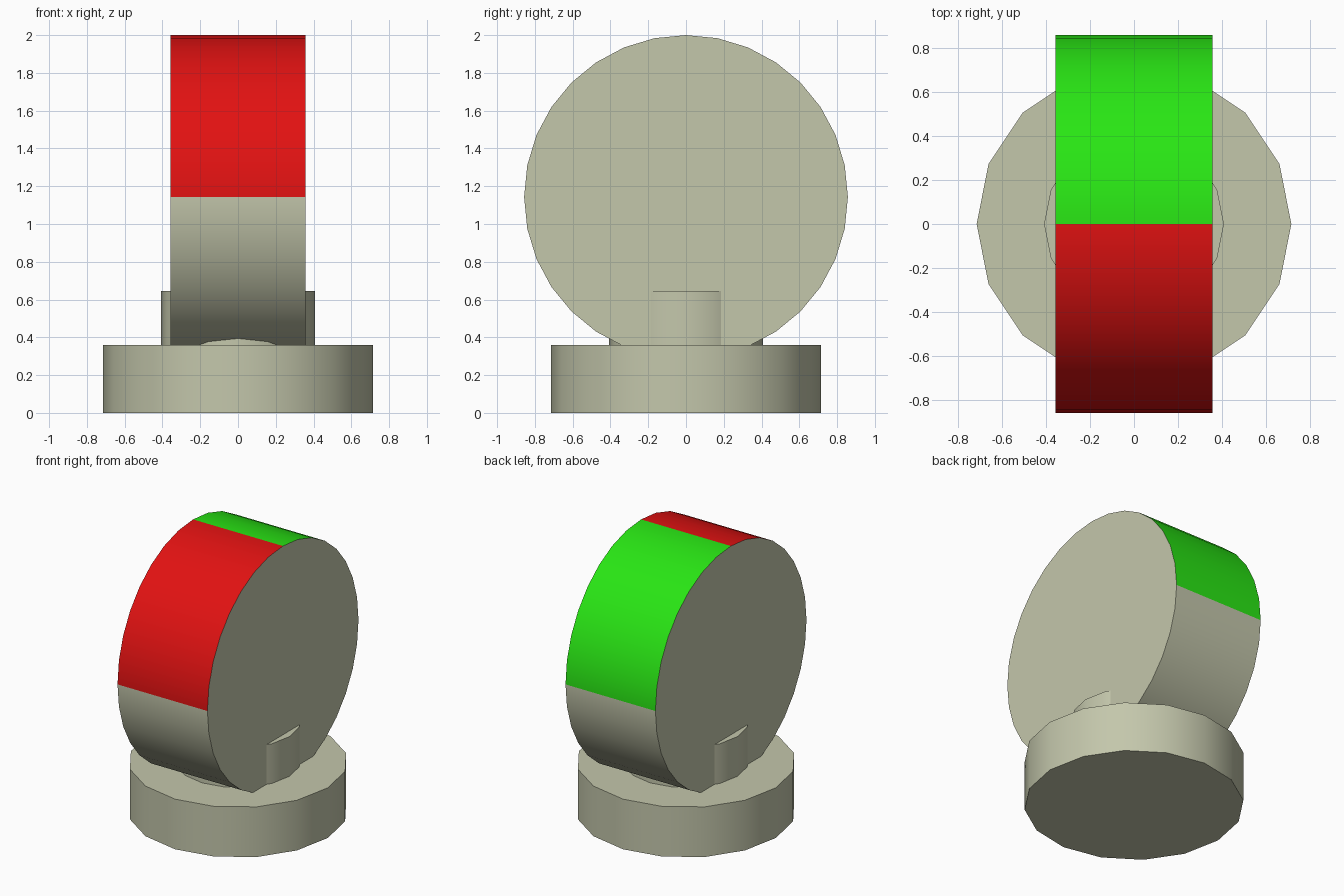
import bpy
import math
from mathutils import Matrix

cube = bpy.data.objects.get("Cube")
if cube:
    bpy.data.objects.remove(cube, do_unlink=True)


def make_material(name, rgb):
    mat = bpy.data.materials.new(name)
    mat.use_nodes = True
    colour = (*rgb, 1.0)
    mat.diffuse_color = colour
    mat.node_tree.nodes["Principled BSDF"].inputs["Base Color"].default_value = colour
    return mat


beige = make_material("beige", (0.55, 0.57, 0.41))
red = make_material("red", (0.76, 0.006, 0.006))
green = make_material("green", (0.022, 0.79, 0.007))


def cylinder(name, radius, depth, sides, turn, centre_z, materials):
    """Add a cylinder with its mesh turned in place and its rim kept sharp."""
    bpy.ops.mesh.primitive_cylinder_add(vertices=sides, radius=radius, depth=depth)
    obj = bpy.context.object
    obj.name = name
    obj.data.transform(turn)
    obj.location.z = centre_z
    for mat in materials:
        obj.data.materials.append(mat)
    bpy.ops.object.shade_smooth_by_angle(angle=math.radians(40))
    return obj


upright = Matrix.Identity(4)
sideways = Matrix.Rotation(math.pi / 2, 4, "Y")

# Round foot and the post that cradles the drum
BASE_TOP, POST_TOP = 0.36, 0.645
cylinder("base", 0.714, BASE_TOP, 16, upright, BASE_TOP / 2, [beige])
cylinder("post", 0.408, POST_TOP - BASE_TOP, 16, upright,
         (BASE_TOP + POST_TOP) / 2, [beige])

# Drum lying across x
RADIUS = 0.857
drum = cylinder("lamp_drum", RADIUS, 0.714, 32, sideways, 2 - RADIUS,
                [beige, red, green])

# Upper half of the rim: red lens in front, green lens behind
for face in drum.data.polygons:
    on_rim = abs(face.normal.x) < 0.5
    if on_rim and face.center.z > 0:
        face.material_index = 1 if face.center.y < 0 else 2
